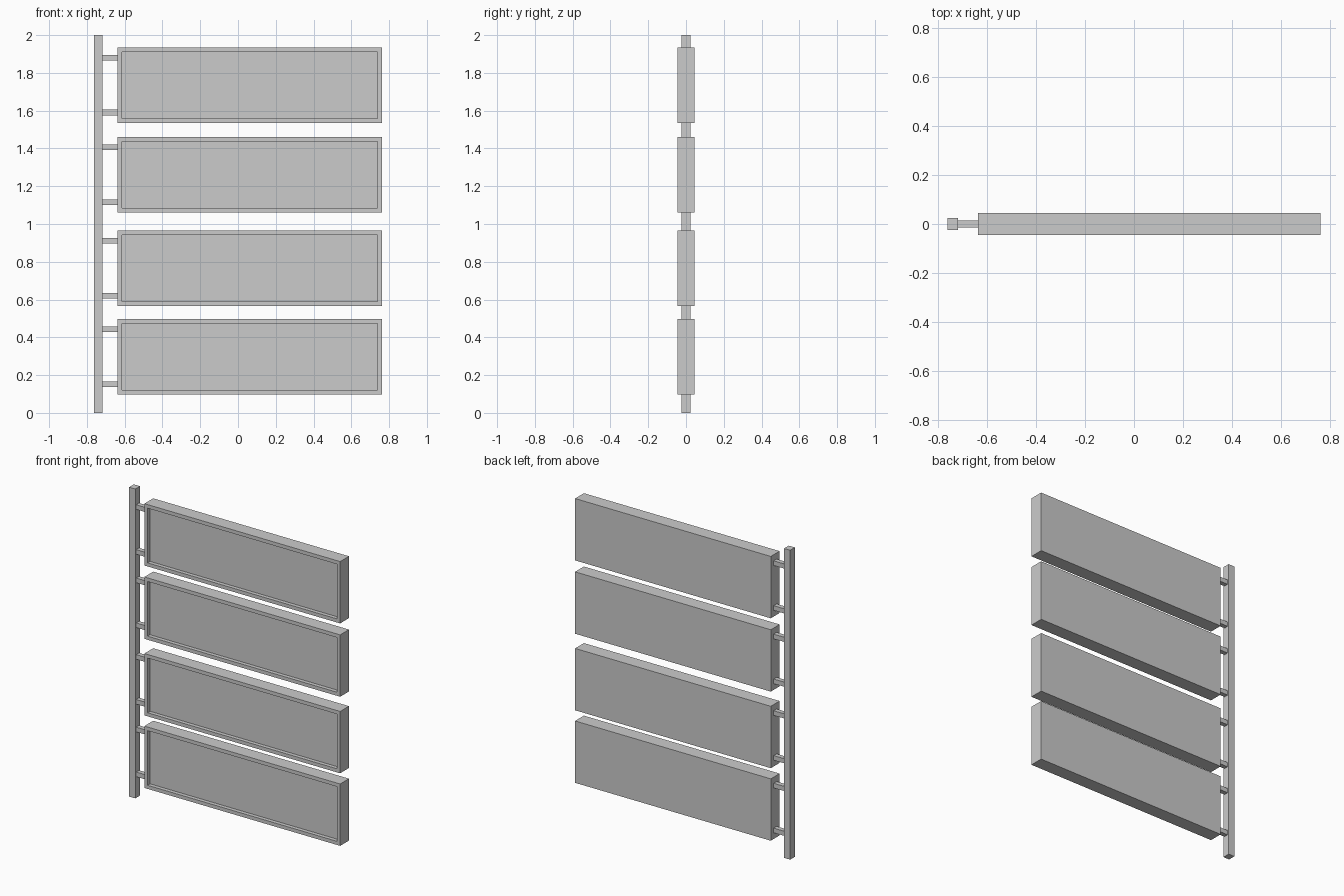
import bpy, bmesh
from mathutils import Matrix, Vector

if "Cube" in bpy.data.objects:
    bpy.data.objects.remove(bpy.data.objects["Cube"])


def box(name, lo, hi, recess=None):
    """Box from corner to corner; recess = (border, depth) sinks the front face."""
    lo, hi = Vector(lo), Vector(hi)
    bm = bmesh.new()
    m = Matrix.Translation((lo + hi) / 2) @ Matrix.Diagonal((*(hi - lo), 1))
    bmesh.ops.create_cube(bm, size=1, matrix=m)
    bm.normal_update()
    if recess:
        border, depth = recess
        front = min(bm.faces, key=lambda f: f.calc_center_median().y)
        bmesh.ops.inset_region(bm, faces=[front], thickness=border)
        # extrude the inner face so the frame keeps straight walls
        ext = bmesh.ops.extrude_discrete_faces(bm, faces=[front])
        bmesh.ops.translate(bm, verts=list(ext["faces"][0].verts), vec=(0, depth, 0))
    bmesh.ops.recalc_face_normals(bm, faces=bm.faces)
    mesh = bpy.data.meshes.new(name)
    bm.to_mesh(mesh)
    bm.free()
    obj = bpy.data.objects.new(name, mesh)
    bpy.context.collection.objects.link(obj)
    return obj


# upright post
box("post", (-0.762, -0.024, 0), (-0.718, 0.024, 2.0))

# framed sign panels, each held by two short arms
for i, z in enumerate((0.297, 0.766, 1.261, 1.735), 1):
    box(f"panel_{i}", (-0.638, -0.045, z - 0.2), (0.762, 0.045, z + 0.2),
        recess=(0.033, 0.025))
    for side, dz in (("lower", -0.145), ("upper", 0.145)):
        box(f"arm_{i}_{side}", (-0.718, -0.015, z + dz - 0.015),
            (-0.638, 0.015, z + dz + 0.015))
